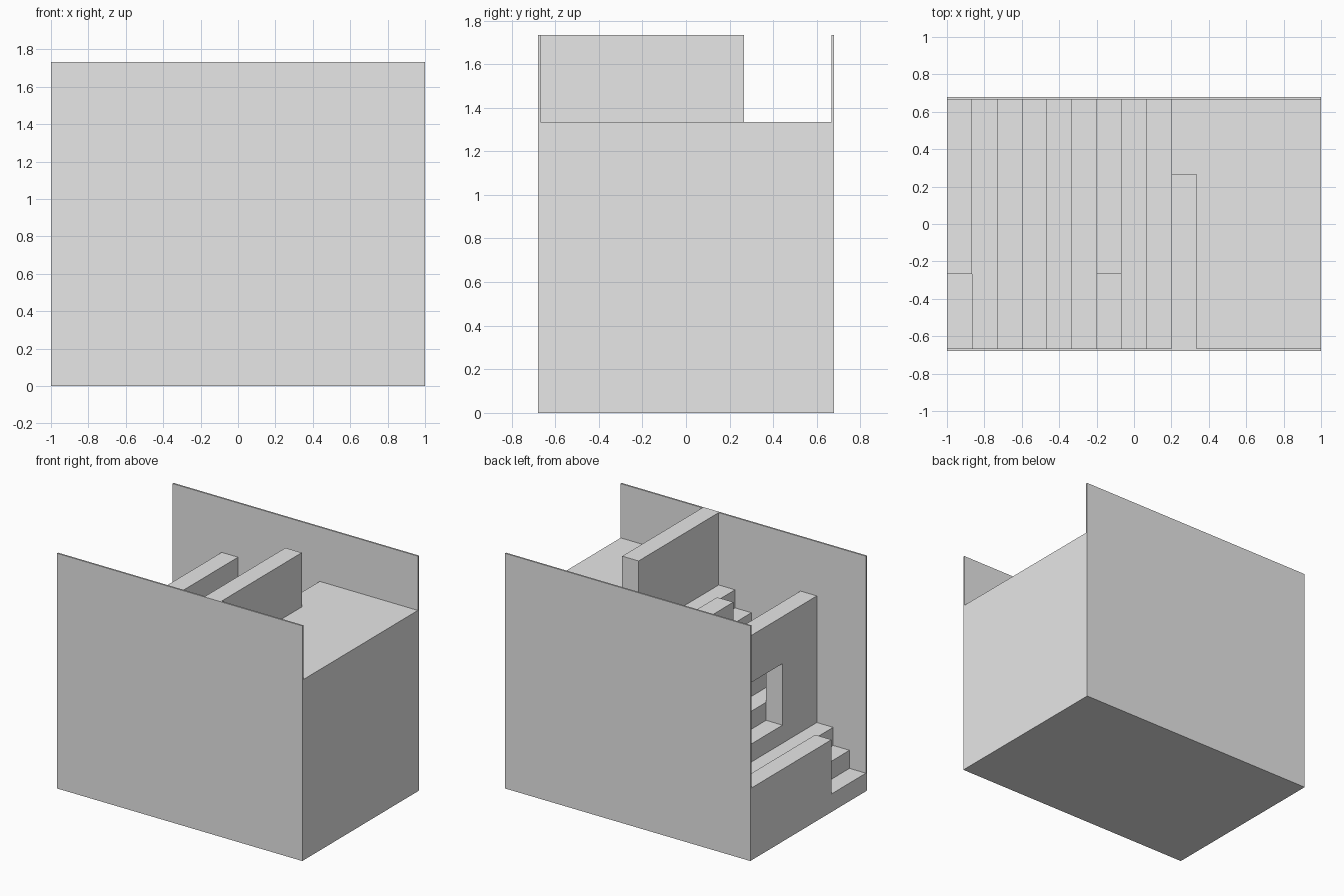
import bpy
import bmesh

cube = bpy.data.objects.get("Cube")
if cube:
    bpy.data.objects.remove(cube, do_unlink=True)

U = 2 / 15            # one step: tread and riser are equal
HALF = 5 * U          # half the inner width
PANEL = 0.0125        # side panel thickness

grey = bpy.data.materials.new("light_grey")
grey.use_nodes = True
grey.diffuse_color = (0.8, 0.8, 0.8, 1)
grey.node_tree.nodes["Principled BSDF"].inputs["Base Color"].default_value = (0.8, 0.8, 0.8, 1)


def extrude(name, points, offset):
    """Extrude a closed outline of 3D points along an offset."""
    bm = bmesh.new()
    face = bm.faces.new([bm.verts.new(p) for p in points])
    moved = bmesh.ops.extrude_face_region(bm, geom=[face])["geom"]
    verts = [g for g in moved if isinstance(g, bmesh.types.BMVert)]
    bmesh.ops.translate(bm, verts=verts, vec=offset)
    bmesh.ops.recalc_face_normals(bm, faces=bm.faces)
    mesh = bpy.data.meshes.new(name)
    bm.to_mesh(mesh)
    bm.free()
    mesh.materials.append(grey)
    obj = bpy.data.objects.new(name, mesh)
    bpy.context.collection.objects.link(obj)
    return obj


def cross_wall(name, step, outline):
    """Wall one step thick, standing on a given tread; outline is (y, z) in step units."""
    x = -1 + step * U
    return extrude(name, [(x, y * U, z * U) for y, z in outline], (U, 0, 0))


# Solid staircase rising to the upper platform
profile = [(1, 0), (-1, 0)]
for k in range(10):
    profile += [(-1 + k * U, k * U), (-1 + k * U, (k + 1) * U)]
profile.append((1, 10 * U))
profile.pop(2)        # first riser starts at the existing corner
extrude("staircase", [(x, -HALF, z) for x, z in profile], (0, 2 * HALF, 0))

# Thin panels along the front and back
for name, side in (("front_panel", -1), ("back_panel", 1)):
    y = side * HALF
    outline = [(-1, y, 0), (1, y, 0), (1, y, 13 * U), (-1, y, 13 * U)]
    extrude(name, outline, (0, side * PANEL, 0))

# Low walls that leave a passage at one end
cross_wall("entrance_wall", 0, [(-2, 1), (5, 1), (5, 4), (-2, 4)])
cross_wall("upper_wall", 6, [(-2, 7), (5, 7), (5, 10), (-2, 10)])
cross_wall("platform_wall", 9, [(-5, 10), (2, 10), (2, 13), (-5, 13)])

# Tall wall with a central doorway
cross_wall("doorway_wall", 3, [(-5, 4), (-2, 4), (-2, 7.4), (2, 7.4),
                               (2, 4), (5, 4), (5, 10), (-5, 10)])
